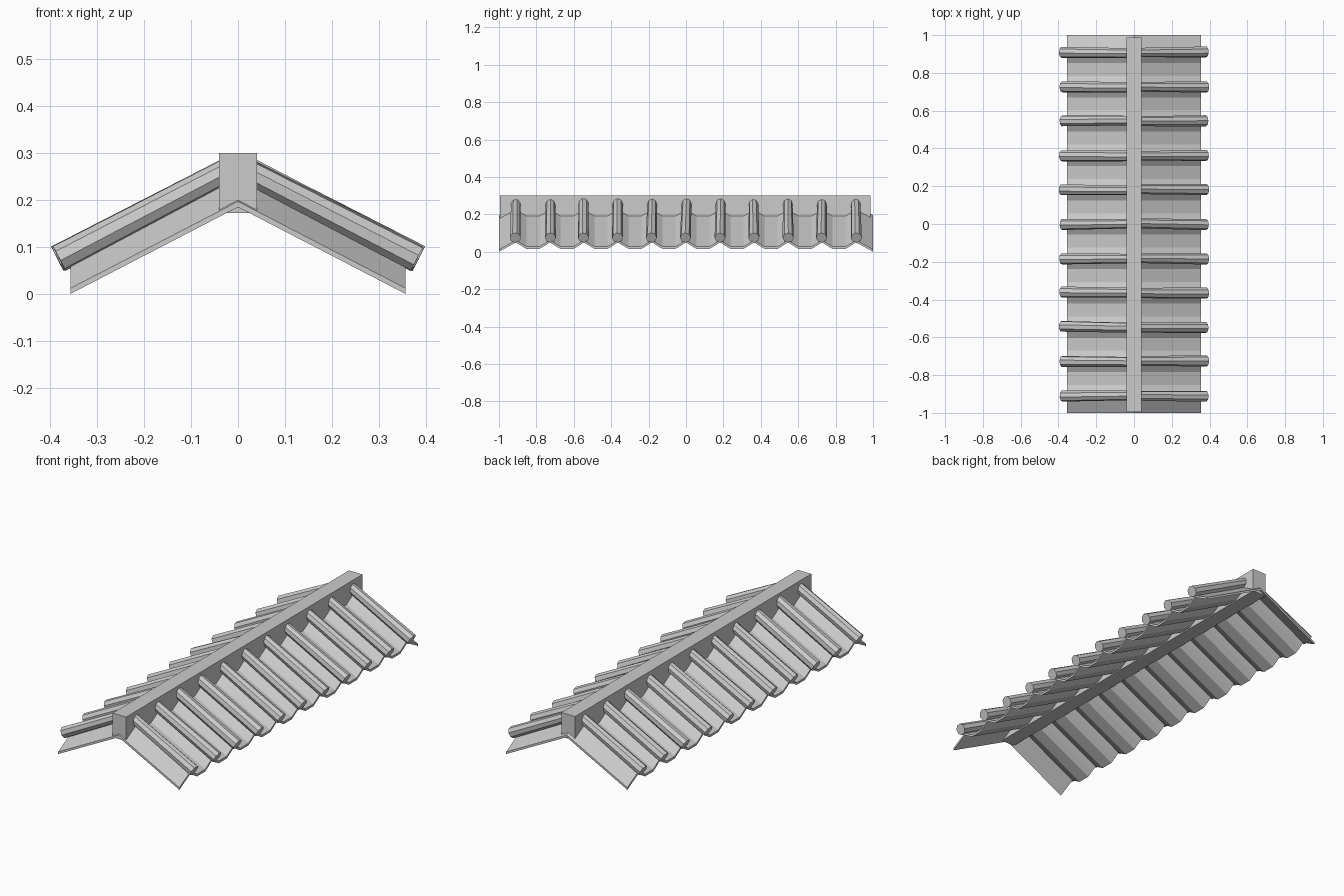
import bpy, bmesh, random
from mathutils import Vector, Matrix

if "Cube" in bpy.data.objects:
    bpy.data.objects.remove(bpy.data.objects["Cube"])

random.seed(4)
SLOPE = 0.518           # roof pitch (rise over run)
HALF = 0.356            # half width of the tiled sheet
THICK = 0.012
COUNT = 11
PITCH = 2.0 / COUNT
centres = [(i - (COUNT - 1) / 2) * PITCH for i in range(COUNT)]


def make_object(name, bm):
    bmesh.ops.recalc_face_normals(bm, faces=bm.faces)
    mesh = bpy.data.meshes.new(name)
    bm.to_mesh(mesh)
    bm.free()
    obj = bpy.data.objects.new(name, mesh)
    bpy.context.collection.objects.link(obj)
    return obj


# Scalloped roof sheet: wavy profile along y, folded over the ridge
profile = [(-1.0, THICK)]
for i, y in enumerate(centres):
    profile.append((y, 0.062))
    if i < COUNT - 1:
        mid = y + PITCH / 2
        profile += [(mid - 0.065, 0.045), (mid - 0.034, 0.027),
                    (mid + 0.034, 0.027), (mid + 0.065, 0.045)]
profile.append((1.0, THICK))

bm = bmesh.new()
rows = [[bm.verts.new((x, y, z + (HALF - abs(x)) * SLOPE)) for y, z in profile]
        for x in (-HALF, 0, HALF)]
for a, b in zip(rows, rows[1:]):
    for j in range(len(profile) - 1):
        bm.faces.new((a[j], b[j], b[j + 1], a[j + 1]))
top_faces = bm.faces[:]
ret = bmesh.ops.extrude_face_region(bm, geom=top_faces, use_keep_orig=True)
lower = [g for g in ret["geom"] if isinstance(g, bmesh.types.BMVert)]
bmesh.ops.translate(bm, verts=lower, vec=(0, 0, -THICK))
make_object("roof_sheet", bm)

# Ridge beam
bm = bmesh.new()
bmesh.ops.create_cube(bm, size=1, matrix=Matrix.Translation((0, -0.004, 0.236))
                      @ Matrix.Diagonal((0.08, 1.982, 0.128, 1)))
make_object("ridge_beam", bm)


# Cover poles over each seam, slightly irregular
def cover_poles(name, side):
    bm = bmesh.new()
    for y in centres:
        end_x = 0.382 + random.uniform(-0.002, 0.003)
        low = Vector((side * end_x, y + random.uniform(-0.004, 0.004), 0.075))
        high = Vector((side * 0.015, y + random.uniform(-0.004, 0.004),
                       0.266 + random.uniform(-0.003, 0.002)))
        axis = low - high
        rot = axis.to_track_quat('Z', 'Y').to_matrix().to_4x4()
        spin = Matrix.Rotation(random.uniform(-0.3, 0.3), 4, 'Z')
        bmesh.ops.create_cone(bm, cap_ends=True, segments=8,
                              radius1=random.uniform(0.025, 0.028),
                              radius2=0.0295, depth=axis.length,
                              matrix=Matrix.Translation((low + high) / 2) @ rot @ spin)
    make_object(name, bm)


cover_poles("cover_poles_right", 1)
cover_poles("cover_poles_left", -1)
